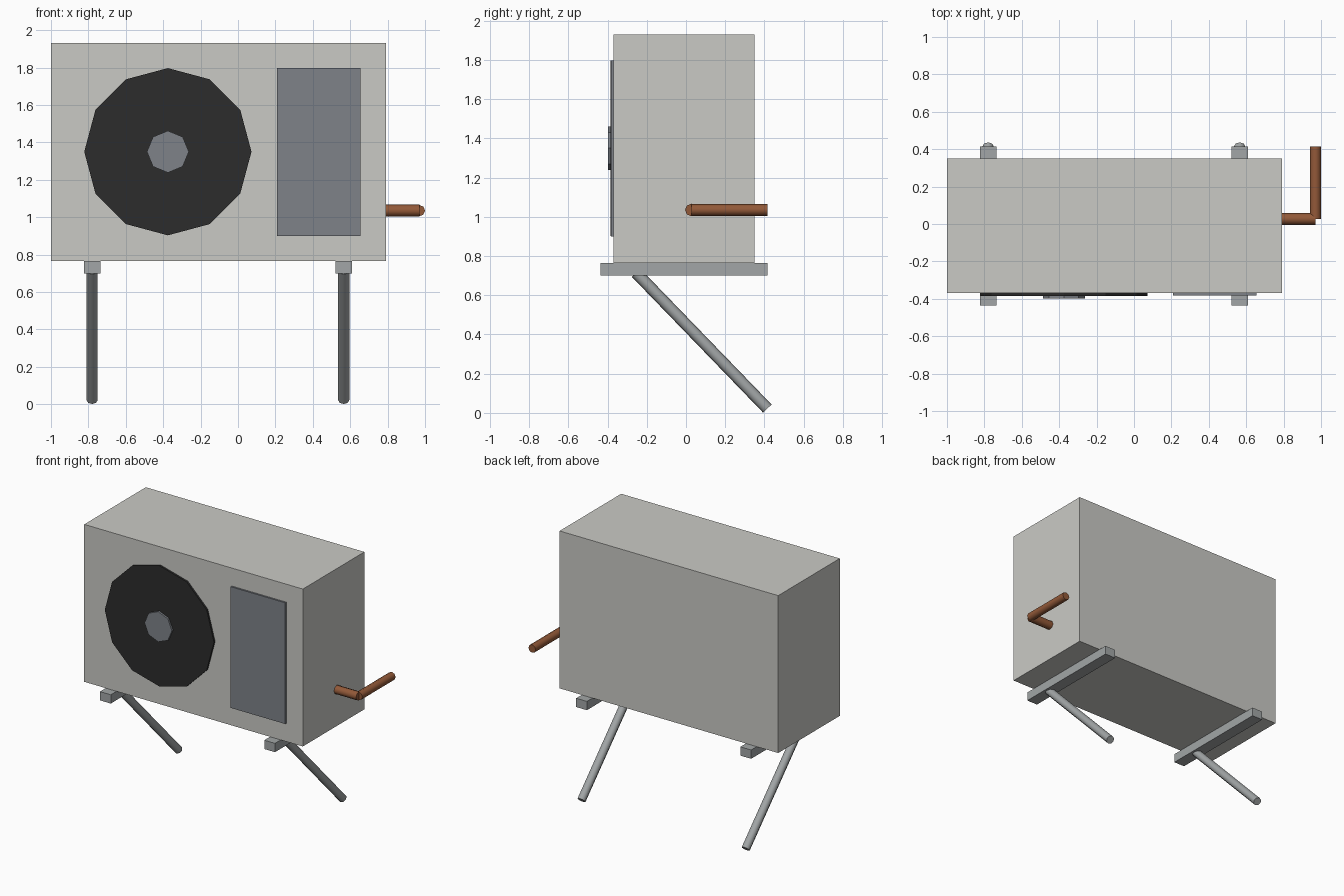
import bpy
import math
from mathutils import Vector

default = bpy.data.objects.get("Cube")
if default:
    bpy.data.objects.remove(default, do_unlink=True)


def material(name, rgb):
    m = bpy.data.materials.new(name)
    m.use_nodes = True
    m.diffuse_color = (*rgb, 1)
    m.node_tree.nodes["Principled BSDF"].inputs["Base Color"].default_value = (*rgb, 1)
    return m


casing_grey = material("casing_grey", (0.59, 0.59, 0.56))
grille_black = material("grille_black", (0.025, 0.025, 0.025))
slate_grey = material("slate_grey", (0.21, 0.225, 0.25))
steel_grey = material("steel_grey", (0.36, 0.38, 0.385))
copper = material("copper", (0.29, 0.10, 0.04))


def box(name, low, high, mat):
    low, high = Vector(low), Vector(high)
    bpy.ops.mesh.primitive_cube_add(size=1, location=(low + high) / 2)
    ob = bpy.context.object
    ob.name = name
    ob.scale = high - low
    bpy.ops.object.transform_apply(location=False, rotation=False, scale=True)
    ob.data.materials.append(mat)
    return ob


def rod(name, start, end, radius, sides, mat, smooth=False):
    start, end = Vector(start), Vector(end)
    axis = end - start
    bpy.ops.mesh.primitive_cylinder_add(
        vertices=sides, radius=radius, depth=axis.length, location=(start + end) / 2)
    ob = bpy.context.object
    ob.name = name
    ob.rotation_mode = "QUATERNION"
    ob.rotation_quaternion = Vector((0, 0, 1)).rotation_difference(axis)
    ob.data.materials.append(mat)
    if smooth:
        bpy.ops.object.shade_smooth_by_angle(angle=math.radians(50))
    return ob


# Cabinet with its front fan and access panel
FRONT = -0.37
box("cabinet", (-1, FRONT, 0.765), (0.79, 0.35, 1.93), casing_grey)
rod("fan_grille", (-0.375, FRONT + 0.01, 1.35), (-0.375, FRONT - 0.014, 1.35),
    0.447, 12, grille_black)
rod("fan_hub", (-0.375, FRONT, 1.35), (-0.375, FRONT - 0.028, 1.35),
    0.112, 8, slate_grey)
box("access_panel", (0.208, FRONT - 0.013, 0.9), (0.655, FRONT + 0.01, 1.797), slate_grey)

# Mounting rails, each with a sloping strut
for side, x in (("right", -0.78), ("left", 0.565)):
    box(side + "_rail", (x - 0.044, -0.437, 0.70), (x + 0.044, 0.415, 0.765), steel_grey)
    rod(side + "_strut", (x, -0.255, 0.715), (x, 0.415, 0.022), 0.03, 8, steel_grey, True)

# Copper pipe leaving the side and turning to the wall
rod("pipe_outlet", (0.74, 0.027, 1.035), (0.97, 0.027, 1.035), 0.032, 8, copper, True)
rod("pipe_to_wall", (0.97, 0.027, 1.035), (0.97, 0.415, 1.035), 0.03, 8, copper, True)
